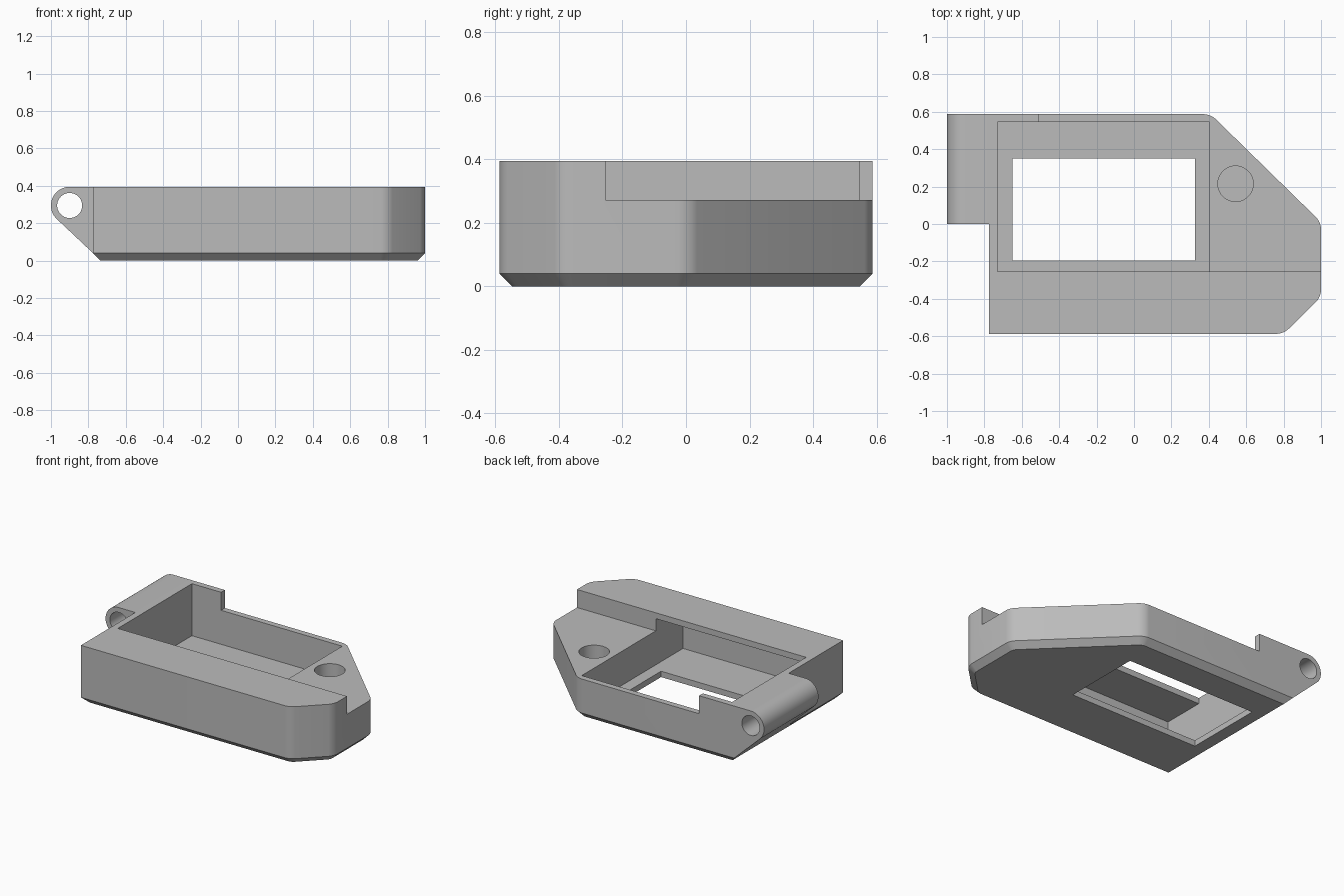
import bpy, bmesh, math
from mathutils import Vector

cube = bpy.data.objects.get("Cube")
if cube:
    bpy.data.objects.remove(cube, do_unlink=True)

grey = bpy.data.materials.new("plain_grey")
grey.use_nodes = True
colour = (0.5, 0.5, 0.5, 1)
grey.diffuse_color = colour
grey.node_tree.nodes["Principled BSDF"].inputs["Base Color"].default_value = colour

TOP, BACK, LEFT, LIP = 0.395, 0.587, -0.775, 0.04
STEP_Y, STEP_Z = -0.253, 0.272
HINGE = (-0.9, 0.295)


def make_object(name, bm):
    bmesh.ops.recalc_face_normals(bm, faces=bm.faces)
    mesh = bpy.data.meshes.new(name)
    bm.to_mesh(mesh)
    bm.free()
    mesh.materials.append(grey)
    obj = bpy.data.objects.new(name, mesh)
    bpy.context.collection.objects.link(obj)
    return obj


def prism(points, direction):
    """Extrude a closed outline along a direction."""
    bm = bmesh.new()
    face = bm.faces.new([bm.verts.new(p) for p in points])
    ext = bmesh.ops.extrude_face_region(bm, geom=[face], use_keep_orig=True)
    moved = [g for g in ext["geom"] if isinstance(g, bmesh.types.BMVert)]
    bmesh.ops.translate(bm, verts=moved, vec=Vector(direction))
    bmesh.ops.recalc_face_normals(bm, faces=bm.faces)
    return bm


def box(name, x0, x1, y0, y1, z0, z1):
    pts = [(x0, y0, z0), (x1, y0, z0), (x1, y1, z0), (x0, y1, z0)]
    return make_object(name, prism(pts, (0, 0, z1 - z0)))


def arc(cx, cy, r, start, end, n):
    angles = [math.radians(start + (end - start) * i / n) for i in range(n + 1)]
    return [(cx + r * math.cos(a), cy + r * math.sin(a)) for a in angles]


def combine(target, other, operation):
    mod = target.modifiers.new(operation.lower(), "BOOLEAN")
    mod.operation, mod.solver, mod.object = operation, "EXACT", other
    bpy.context.view_layer.objects.active = target
    bpy.ops.object.modifier_apply(modifier=mod.name)
    bpy.data.objects.remove(other, do_unlink=True)


# Case block: clipped corners softened, bottom rim chamfered
outline = [(LEFT, -BACK), (0.8, -BACK), (1, -0.39), (1, 0.01), (0.41, BACK), (LEFT, BACK)]
bm = prism([(x, y, 0) for x, y in outline], (0, 0, TOP))
uprights = [e for e in bm.edges
            if abs(e.verts[0].co.z - e.verts[1].co.z) > 0.1 and e.verts[0].co.x > 0]
bmesh.ops.bevel(bm, geom=uprights, offset=0.036, segments=6, profile=0.5,
                affect="EDGES", clamp_overlap=True)
rim = [e for e in bm.edges if all(v.co.z < 0.001 for v in e.verts)]
bmesh.ops.bevel(bm, geom=rim, offset=LIP, segments=1, affect="EDGES", clamp_overlap=False)
case = make_object("case_body", bm)

# Hinge barrel blended into the left wall
profile = arc(*HINGE, 0.1, 90, 225, 24)
profile += [(LEFT, LIP), (LEFT + 0.03, LIP), (LEFT + 0.03, TOP)]
hinge = make_object("hinge_barrel", prism([(x, 0, z) for x, z in profile], (0, BACK, 0)))
combine(case, hinge, "UNION")

# Hinge pin hole
circle = arc(*HINGE, 0.067, 0, 360, 40)[:-1]
pin = make_object("pin_cutter", prism([(x, -0.1, z) for x, z in circle], (0, 0.8, 0)))
combine(case, pin, "DIFFERENCE")

# Stepped top, cavity running under the front roof, cavity mouth, floor window
cuts = [
    ("step_cutter", -0.51, 1.2, STEP_Y, 0.8, STEP_Z, 0.6),
    ("cavity_cutter", -0.73, 0.405, -0.546, 0.546, LIP, 0.355),
    ("mouth_cutter", -0.73, 0.405, STEP_Y, 0.546, 0.2, 0.6),
    ("window_cutter", -0.65, 0.325, -0.195, 0.35, -0.1, 0.2),
]
for cut in cuts:
    combine(case, box(*cut), "DIFFERENCE")

# Blind round socket on the low shelf
ring = arc(0.543, 0.215, 0.095, 0, 360, 40)[:-1]
socket = make_object("socket_cutter", prism([(x, y, LIP) for x, y in ring], (0, 0, 0.5)))
combine(case, socket, "DIFFERENCE")

# Smooth the round parts, keep edges sharp
bpy.ops.object.select_all(action="DESELECT")
case.select_set(True)
bpy.context.view_layer.objects.active = case
bpy.ops.object.shade_smooth_by_angle(angle=math.radians(25))
